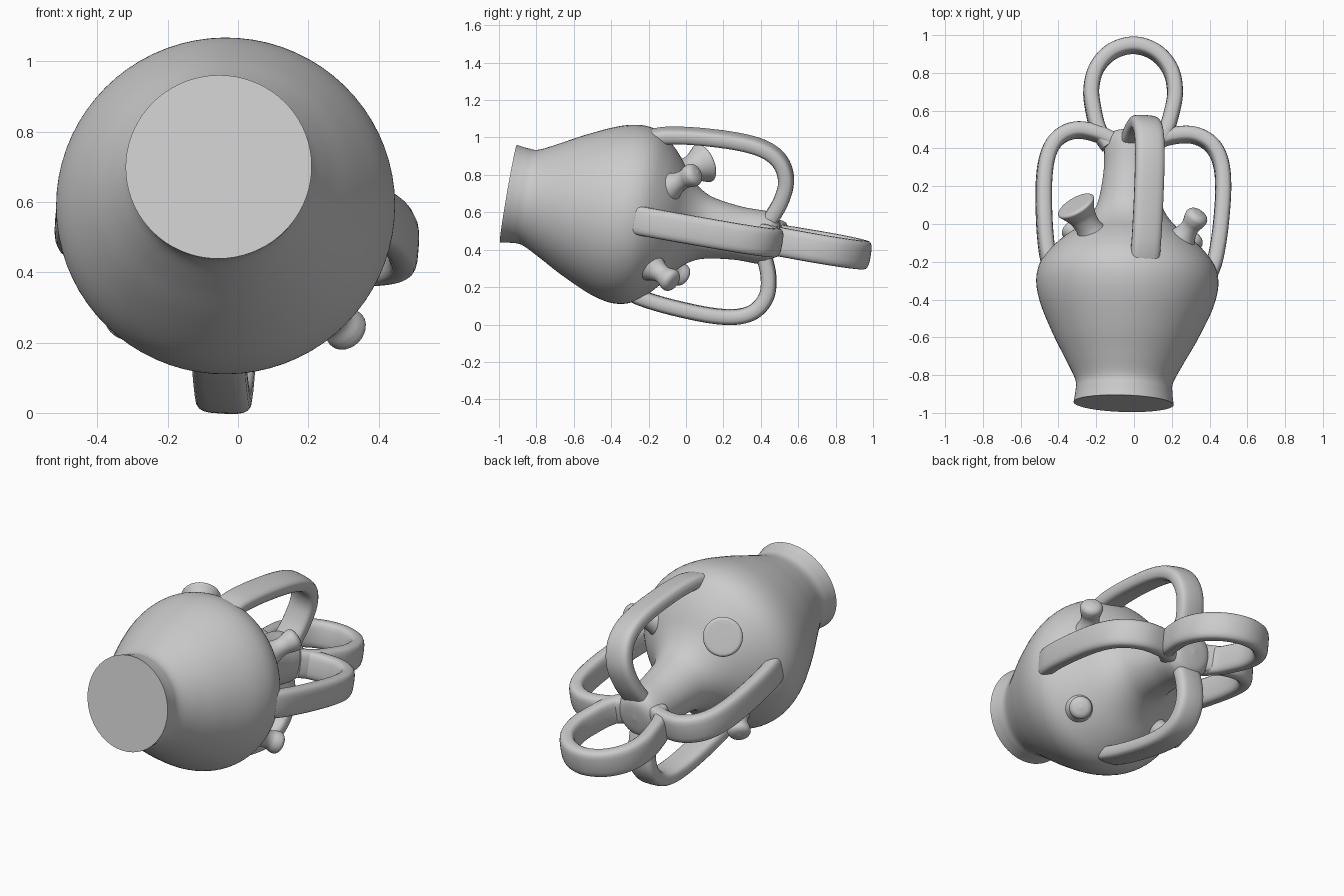
import bpy, bmesh
from math import sin, cos, pi, radians, copysign
from mathutils import Vector

if "Cube" in bpy.data.objects:
    bpy.data.objects.remove(bpy.data.objects["Cube"])

# Leaning axis of the jar, with two perpendicular directions
BASE = Vector((-0.055, -0.95, 0.70))
AXIS = Vector((0.03, 0.985, -0.17)).normalized()
SIDE = (Vector((1, 0, 0)) - AXIS * AXIS.x).normalized()
UP = SIDE.cross(AXIS)


def smooth_path(pts, n=6):
    """Catmull-Rom curve through 2D points."""
    p = [Vector(q) for q in pts]
    p = [2 * p[0] - p[1]] + p + [2 * p[-1] - p[-2]]
    out = []
    for i in range(1, len(p) - 2):
        a, b, c, d = p[i - 1:i + 3]
        for k in range(n):
            t = k / n
            out.append(0.5 * (2 * b + (c - a) * t + (2 * a - 5 * b + 4 * c - d) * t * t
                              + (3 * b - a - 3 * c + d) * t ** 3))
    return out + [p[-2]]


def build(name, rings):
    """Skin a list of vertex rings and cap both ends."""
    bm = bmesh.new()
    rows = [[bm.verts.new(v) for v in ring] for ring in rings]
    n = len(rows[0])
    for a, b in zip(rows, rows[1:]):
        for i in range(n):
            j = (i + 1) % n
            bm.faces.new((a[i], a[j], b[j], b[i]))
    bm.faces.new(rows[0][::-1])
    bm.faces.new(rows[-1])
    bmesh.ops.recalc_face_normals(bm, faces=bm.faces)
    mesh = bpy.data.meshes.new(name)
    bm.to_mesh(mesh)
    bm.free()
    ob = bpy.data.objects.new(name, mesh)
    bpy.context.collection.objects.link(ob)
    bpy.ops.object.select_all(action='DESELECT')
    ob.select_set(True)
    bpy.context.view_layer.objects.active = ob
    bpy.ops.object.shade_smooth_by_angle(angle=radians(50))
    return ob


def lathe(name, origin, axis, profile, sides):
    """Revolve (distance, radius) points around an axis."""
    u = axis.orthogonal().normalized()
    v = axis.cross(u)
    build(name, [[origin + axis * t + (u * cos(a) + v * sin(a)) * max(r, 0.002)
                  for a in (2 * pi * i / sides for i in range(sides))]
                 for t, r in smooth_path(profile)])


def strap(name, path, out, thick=0.042, wide=0.078, sides=20):
    """Sweep a rounded strap along (along-axis, outward) points."""
    across = AXIS.cross(out)
    pts = smooth_path(path)
    rings = []
    for i, p in enumerate(pts):
        tan = pts[min(i + 1, len(pts) - 1)] - pts[max(i - 1, 0)]
        tan.normalize()
        normal = out * tan.x - AXIS * tan.y
        centre = BASE + AXIS * p.x + out * p.y
        ring = []
        for k in range(sides):
            a = 2 * pi * k / sides
            c, s = cos(a), sin(a)
            ring.append(centre + normal * thick * copysign(abs(c) ** 0.6, c)
                        + across * wide * copysign(abs(s) ** 0.6, s))
        rings.append(ring)
    build(name, rings)


# Jar body with flat foot, full shoulder and closed neck
lathe("jar_body", BASE, AXIS,
      [(0, 0.265), (0.06, 0.257), (0.12, 0.259), (0.22, 0.308), (0.35, 0.378),
       (0.5, 0.447), (0.6, 0.477), (0.68, 0.481), (0.75, 0.46), (0.82, 0.408),
       (0.88, 0.345), (0.95, 0.255), (1.02, 0.195), (1.1, 0.163), (1.25, 0.143),
       (1.38, 0.143), (1.43, 0.13), (1.46, 0.09), (1.47, 0.0)], 72)

# Four strap handles from shoulder to neck
HANDLE = [(0.64, 0.40), (0.73, 0.443), (0.82, 0.467), (0.98, 0.486), (1.18, 0.493),
          (1.32, 0.474), (1.41, 0.42), (1.455, 0.325), (1.445, 0.21), (1.40, 0.09)]
for name, angle, scale in (("top_handle", 78, 1.0), ("left_handle", 175, 0.93),
                           ("bottom_handle", 267, 0.93), ("right_handle", -3, 1.0)):
    a = radians(angle)
    strap(name, [(t, r * scale) for t, r in HANDLE], SIDE * cos(a) + UP * sin(a))

# Hanging loop at the end of the neck
half = [(1.38, -0.12), (1.46, -0.175), (1.56, -0.205), (1.68, -0.222),
        (1.80, -0.195), (1.89, -0.115)]
loop = half + [(1.925, 0)] + [(t, -r) for t, r in reversed(half)]
strap("hanging_loop", loop, (SIDE - UP * 0.04).normalized())

# Flared filling spout
start, end = Vector((-0.175, -0.13, 0.765)), Vector((-0.31, 0.10, 0.865))
lathe("filling_spout", start, (end - start).normalized(),
      [(0, 0.15), (0.06, 0.10), (0.13, 0.07), (0.2, 0.072), (0.25, 0.094),
       (0.275, 0.107), (0.288, 0.10), (0.292, 0.08), (0.293, 0.0)], 32)

# Three small knobbed spouts
for name, start, end in (
        ("upper_right_spout", (0.20, -0.16, 0.70), (0.35, 0.065, 0.815)),
        ("lower_right_spout", (0.19, -0.24, 0.35), (0.325, -0.06, 0.22)),
        ("lower_left_spout", (-0.20, -0.19, 0.37), (-0.345, -0.005, 0.25))):
    start, end = Vector(start), Vector(end)
    d = end - start
    L = d.length
    lathe(name, start, d.normalized(),
          [(0, 0.14), (L * 0.25, 0.095), (L * 0.5, 0.058), (L * 0.66, 0.05),
           (L * 0.8, 0.06), (L * 0.9, 0.061), (L * 0.97, 0.042), (L, 0.0)], 24)
